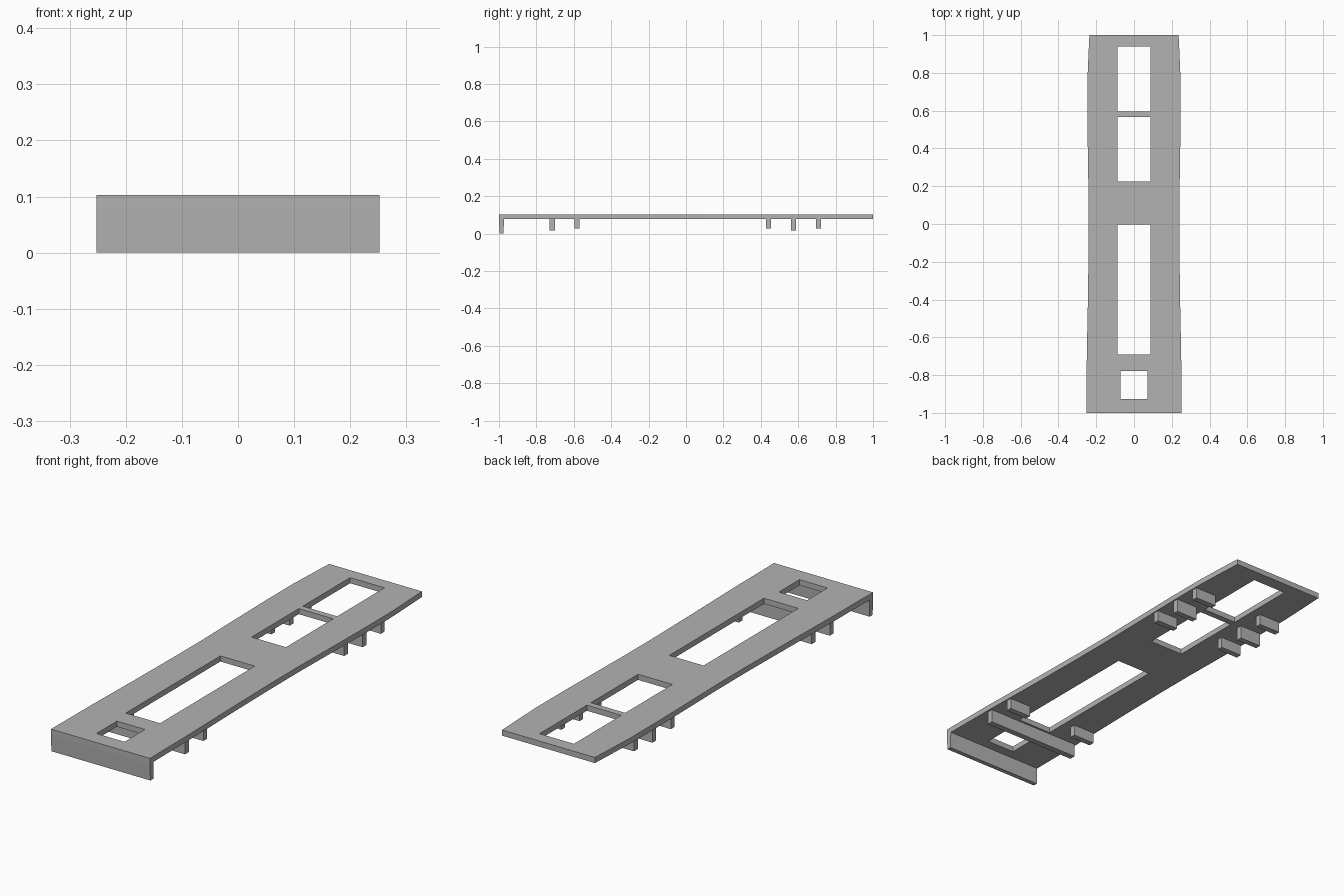
import bpy
import bmesh

cube = bpy.data.objects.get("Cube")
if cube:
    bpy.data.objects.remove(cube, do_unlink=True)

grey = bpy.data.materials.new("plain_grey")
grey.use_nodes = True
COLOUR = (0.45, 0.45, 0.45, 1)
grey.diffuse_color = COLOUR
grey.node_tree.nodes["Principled BSDF"].inputs["Base Color"].default_value = COLOUR

TOP, UNDER = 0.103, 0.077


def add_object(name, mesh):
    mesh.materials.clear()
    mesh.materials.append(grey)
    obj = bpy.data.objects.new(name, mesh)
    bpy.context.collection.objects.link(obj)
    return obj


def box(name, x0, x1, y0, y1, z0, z1, bottom_inset=0.0):
    """Box between two corners; the bottom can be narrowed along y."""
    bm = bmesh.new()
    bmesh.ops.create_cube(bm, size=1)
    for v in bm.verts:
        low = v.co.z < 0
        inset = bottom_inset if low else 0
        v.co.x = x0 if v.co.x < 0 else x1
        v.co.y = y0 + inset if v.co.y < 0 else y1 - inset
        v.co.z = z0 if low else z1
    mesh = bpy.data.meshes.new(name)
    bm.to_mesh(mesh)
    bm.free()
    return add_object(name, mesh)


# Deck plate: gently waisted outline with rectangular openings
half_outline = [(0.252, -1), (0.25, -0.7), (0.244, -0.4), (0.24, -0.1), (0.24, 0.1),
                (0.244, 0.35), (0.247, 0.55), (0.247, 0.75), (0.241, 0.9), (0.236, 1)]
outline = half_outline + [(-x, y) for x, y in reversed(half_outline)]
openings = [(0.0715, -0.927, -0.778), (0.0875, -0.692, -0.003),
            (0.0875, 0.224, 0.567), (0.0875, 0.596, 0.94)]
loops = [outline] + [[(-w, a), (w, a), (w, b), (-w, b)] for w, a, b in openings]

curve = bpy.data.curves.new("deck_outline", "CURVE")
curve.dimensions = "2D"
curve.fill_mode = "BOTH"
curve.extrude = (TOP - UNDER) / 2
for loop in loops:
    spline = curve.splines.new("POLY")
    spline.points.add(len(loop) - 1)
    for point, (x, y) in zip(spline.points, loop):
        point.co = (x, y, 0, 1)
    spline.use_cyclic_u = True
helper = bpy.data.objects.new("deck_outline", curve)
bpy.context.collection.objects.link(helper)
bpy.context.view_layer.update()
deck_mesh = bpy.data.meshes.new_from_object(
    helper.evaluated_get(bpy.context.evaluated_depsgraph_get()))
bpy.data.objects.remove(helper, do_unlink=True)

bm = bmesh.new()
bm.from_mesh(deck_mesh)
bmesh.ops.remove_doubles(bm, verts=bm.verts, dist=0.0001)
bmesh.ops.translate(bm, verts=bm.verts, vec=(0, 0, (TOP + UNDER) / 2))
bmesh.ops.recalc_face_normals(bm, faces=bm.faces)
for face in bm.faces:
    face.smooth = False
bm.to_mesh(deck_mesh)
bm.free()
add_object("deck_plate", deck_mesh)

# Front lip and full-width cross rib
box("front_lip", -0.252, 0.252, -1, -0.973, 0, UNDER, bottom_inset=0.003)
box("cross_rib", -0.241, 0.241, -0.729, -0.701, 0.015, UNDER)

# Paired tabs under the side rails
for name, y, z in [("front_tab", -0.583, 0.026), ("rear_tab_a", 0.441, 0.026),
                   ("rear_tab_b", 0.575, 0.015), ("rear_tab_c", 0.708, 0.026)]:
    for side, x0, x1 in [("left", 0.13, 0.241), ("right", -0.241, -0.13)]:
        box(f"{name}_{side}", x0, x1, y - 0.0135, y + 0.0135, z, UNDER)
